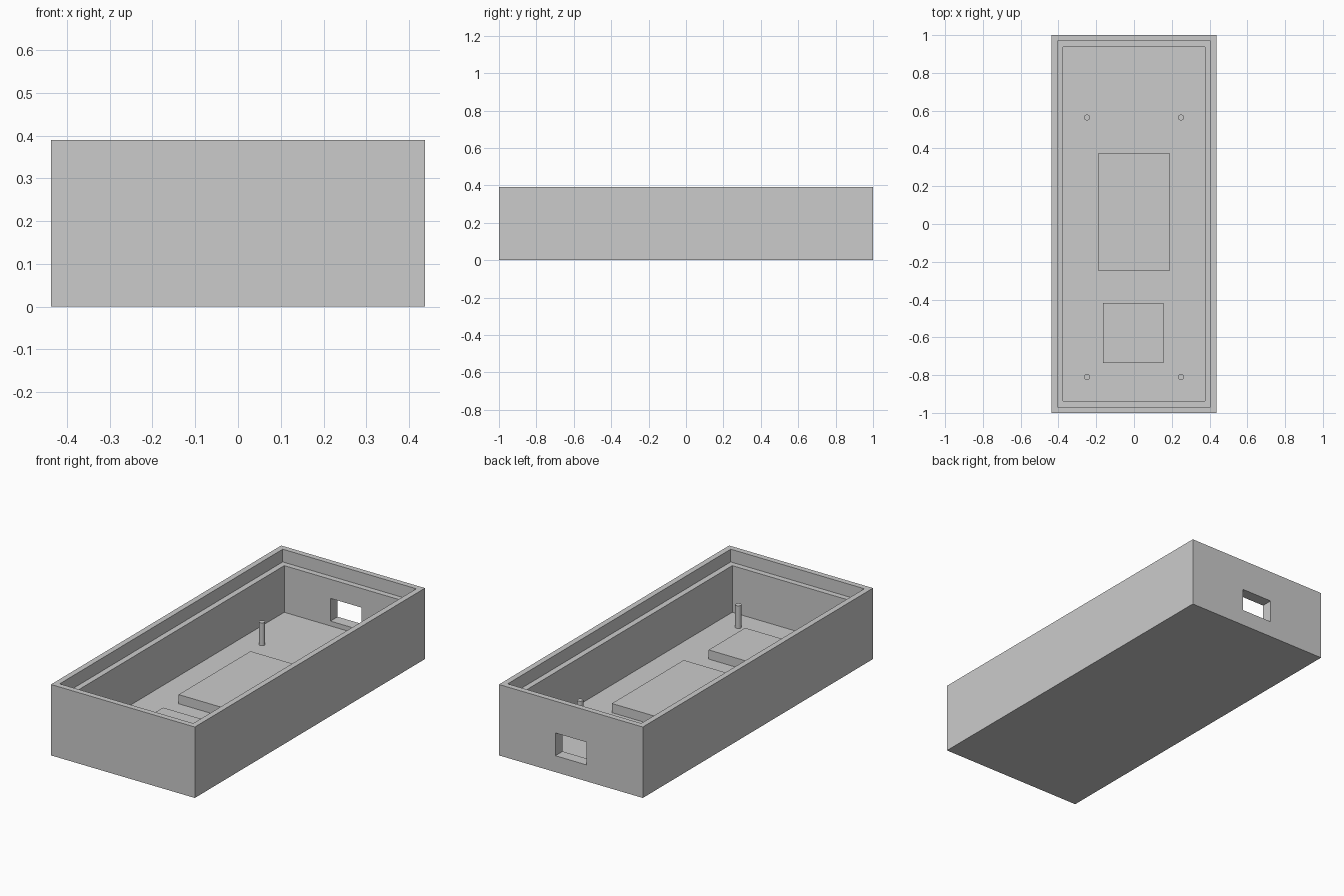
import bpy

if "Cube" in bpy.data.objects:
    bpy.data.objects.remove(bpy.data.objects["Cube"])

W, L, H = 0.4375, 1.0, 0.39   # half width, half length, height
WALL = 0.0625                 # full wall thickness
LIP = WALL / 2                # thinner rim above the lid ledge
FLOOR, LEDGE = 0.0635, 0.32   # heights of floor top and lid ledge


def box(name, x0, x1, y0, y1, z0, z1):
    bpy.ops.mesh.primitive_cube_add(size=1)
    ob = bpy.context.object
    ob.name = name
    ob.scale = (x1 - x0, y1 - y0, z1 - z0)
    ob.location = ((x0 + x1) / 2, (y0 + y1) / 2, (z0 + z1) / 2)
    bpy.ops.object.transform_apply(location=True, rotation=False, scale=True)
    return ob


def cut(target, cutter):
    mod = target.modifiers.new("cut", 'BOOLEAN')
    mod.operation = 'DIFFERENCE'
    mod.solver = 'EXACT'
    mod.object = cutter
    cutter.hide_render = True
    bpy.context.view_layer.objects.active = target
    bpy.ops.object.modifier_apply(modifier=mod.name)
    bpy.data.objects.remove(cutter, do_unlink=True)


# Open enclosure: main cavity, stepped lid recess, port in the back wall
case = box("enclosure", -W, W, -L, L, 0, H)
cut(case, box("cavity_cutter", -W + WALL, W - WALL, -L + WALL, L - WALL, FLOOR, H + 0.1))
cut(case, box("lid_recess_cutter", -W + LIP, W - LIP, -L + LIP, L - LIP, LEDGE, H + 0.1))
cut(case, box("port_cutter", -0.094, 0.094, L - 0.1, L + 0.1, 0.09, 0.215))

# Raised pads on the floor
box("large_pad", -0.1875, 0.1875, -0.248, 0.376, FLOOR - 0.01, 0.114)
box("small_pad", -0.163, 0.155, -0.735, -0.418, FLOOR - 0.01, 0.114)

# Four mounting posts
for side in (-1, 1):
    for y in (-0.81, 0.564):
        bpy.ops.mesh.primitive_cylinder_add(
            vertices=32, radius=0.0156, depth=0.135,
            location=(side * 0.249, y, FLOOR - 0.01 + 0.135 / 2))
        bpy.context.object.name = "mounting_post"
        bpy.ops.object.shade_smooth_by_angle()
